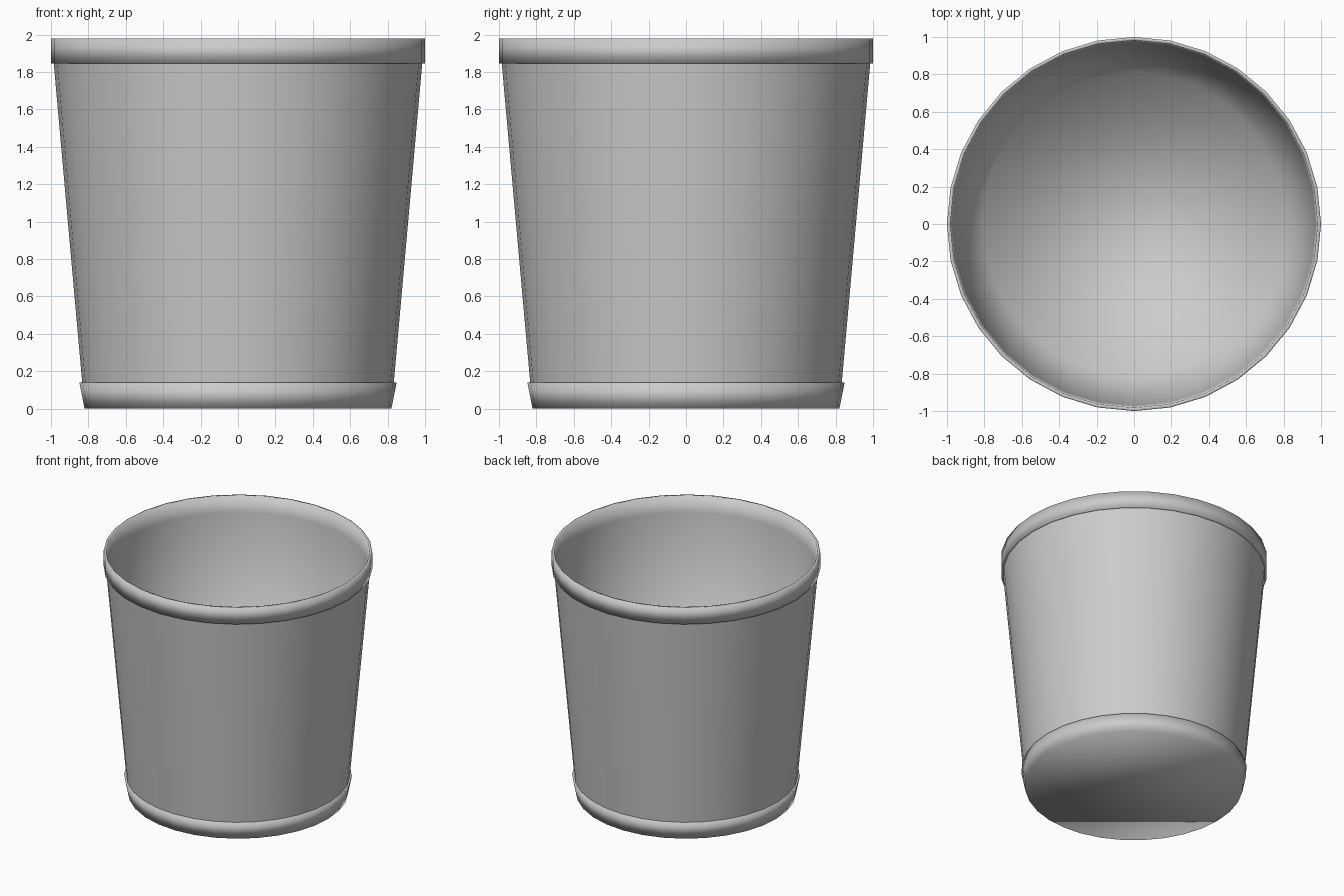
import bpy, bmesh
from math import cos, sin, tau

if "Cube" in bpy.data.objects:
    bpy.data.objects.remove(bpy.data.objects["Cube"])

SIDES = 32


def lathe(name, profile, cap_first=False, cap_last=False):
    """Spin an (r, z) profile about z, with optional flat caps on its ends."""
    bm = bmesh.new()
    rings = [[bm.verts.new((r * cos(tau * i / SIDES), r * sin(tau * i / SIDES), z))
              for i in range(SIDES)] for r, z in profile]
    for a, b in zip(rings, rings[1:]):
        for i in range(SIDES):
            j = (i + 1) % SIDES
            bm.faces.new((a[i], a[j], b[j], b[i]))
    if cap_first:
        bm.faces.new(rings[0][::-1])
    if cap_last:
        bm.faces.new(rings[-1])
    for f in bm.faces:
        f.smooth = True
    mesh = bpy.data.meshes.new(name)
    bm.to_mesh(mesh)
    bm.free()
    obj = bpy.data.objects.new(name, mesh)
    bpy.context.collection.objects.link(obj)
    return obj


# Tapered outer wall
lathe("outer_wall", [(0.833, 0.14), (0.985, 1.845)])

# Inner wall running down to the floor
lathe("inner_wall_and_floor", [(0.972, 1.845), (0.81, 0.015)], cap_last=True)

# Raised band around the opening
lathe("rim_band", [(0.985, 1.845), (1.0, 1.845), (1.0, 1.98),
                   (0.982, 1.98), (0.972, 1.845)])

# Flared band around the foot, closed underneath
lathe("base_band", [(0.82, 0.0), (0.848, 0.14), (0.833, 0.14)], cap_first=True)
